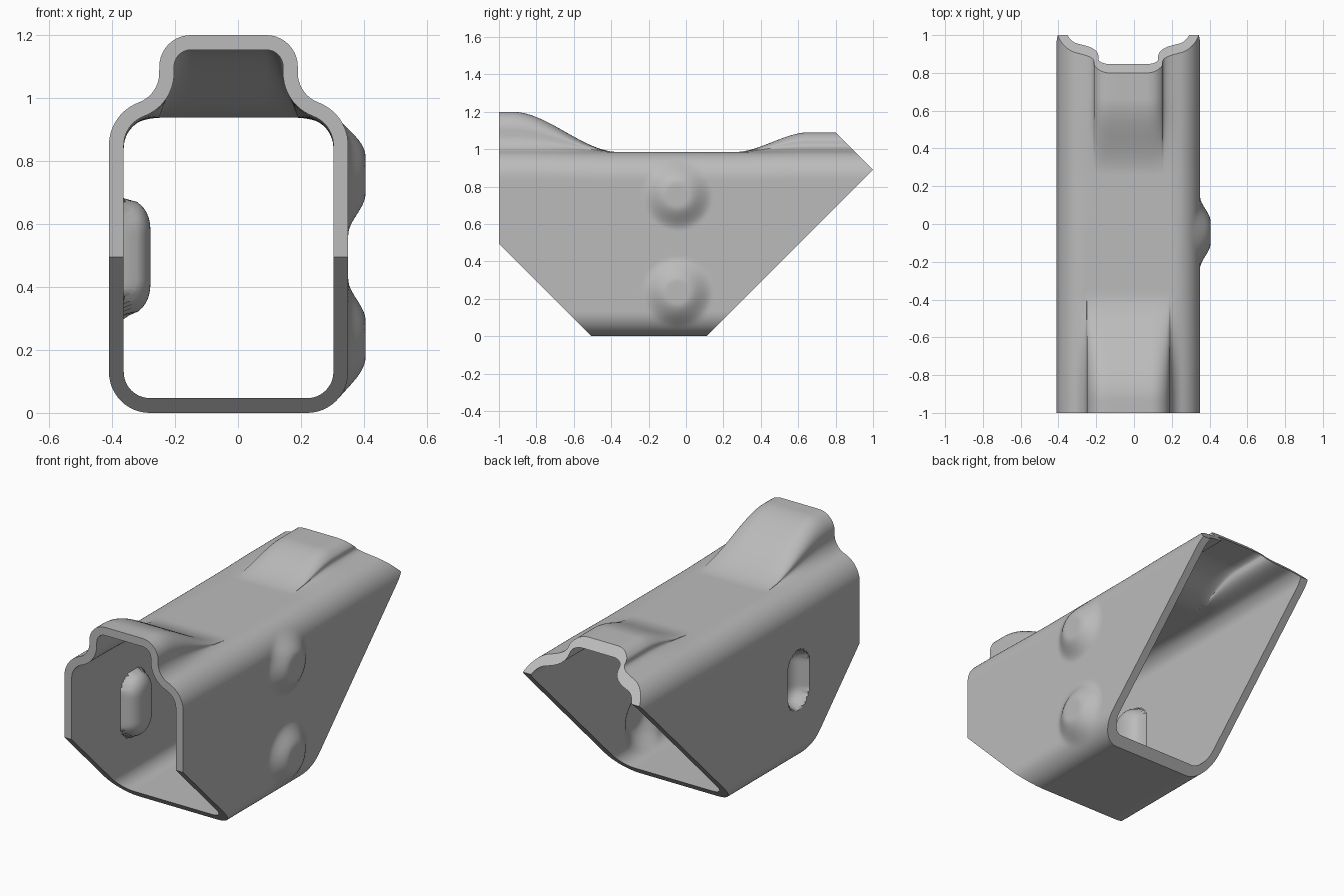
import bpy, bmesh, math
from mathutils import Vector

THICK = 0.047      # sheet thickness
HALF = 0.38        # half width of the tube
SHIFT = -0.03      # tube centre in x
FLAT = 0.985       # height of the plain roof
ROUND = 0.145      # shoulder radius

cube = bpy.data.objects.get("Cube")
if cube:
    bpy.data.objects.remove(cube, do_unlink=True)


def smooth(a, b, v):
    t = min(1, max(0, (v - a) / (b - a)))
    return t * t * (3 - 2 * t)


def arc(cx, cz, r, start, end, n):
    angles = [math.radians(start + (end - start) * i / n) for i in range(n + 1)]
    return [Vector((cx + r * math.cos(a), cz + r * math.sin(a))) for a in angles]


def half_section():
    """Right half of the raised section, from roof centre to floor centre."""
    pts = [Vector((0.12 * i / 4, 1.2)) for i in range(4)]
    pts += arc(0.12, 1.1, 0.1, 90, 0, 10)
    pts += arc(0.32, 1.08, 0.1, 185, 250, 10)
    pts += arc(HALF - ROUND, 0.85, ROUND, 70, 0, 12)[1:]
    pts += [Vector((HALF, 0.85 + (0.13 - 0.85) * i / 60)) for i in range(1, 60)]
    pts += arc(HALF - 0.13, 0.13, 0.13, 0, -90, 12)
    return pts + [Vector((0.12, 0)), Vector((0, 0))]


def flatten(p):
    """Lower a raised point onto the plain rounded roof."""
    if p.y < 0.85:
        return p.copy()
    dx = max(0, abs(p.x) - (HALF - ROUND))
    return Vector((p.x, FLAT - ROUND + math.sqrt(max(0, ROUND ** 2 - dx * dx))))


def inset(loop):
    out = []
    for i, p in enumerate(loop):
        d = (p - loop[i - 1]).normalized() + (loop[(i + 1) % len(loop)] - p).normalized()
        d.normalize()
        out.append(p + Vector((d.y, -d.x)) * THICK)
    return out


def rise(y):
    """Height of the raised roof channels along the tube."""
    return max(1 - smooth(-0.93, -0.36, y), 0.49 * smooth(0.26, 0.66, y))


def dimple(y, z):
    return max(0.055 * (1 - smooth(0.06, 0.19, math.hypot(y + 0.045, z - c)))
               for c in (0.235, 0.755))


def slot(y, z, radius):
    q = math.hypot(y + 0.44, max(0, abs(z - 0.495) - 0.075)) / radius
    return 0.085 * math.sqrt(max(0, 1 - q ** 2.5))


def place(raised, plain, y, radius):
    p = plain.lerp(raised, rise(y))
    x, z = p
    # the rear channel is narrower than the front one
    if z > 0.85:
        narrow = 0.2 * smooth(-0.25, 0.25, y) * (1 - smooth(0.2, 0.29, abs(x)))
        x *= 1 - narrow
    if x > 0.25:
        x += dimple(y, z)
    elif x < -0.3:
        x += slot(y, z, radius)
    return (x + SHIFT, y, z)


# Cross-sections: raised and plain, outside and inside
right = half_section()
left = [Vector((-p.x, p.y)) for p in right[1:-1]]
raised = right + left[::-1]
plain = [flatten(p) for p in raised]
skins = [(raised, plain, 0.09), (inset(raised), inset(plain), 0.112)]

# Sheet-metal sleeve swept along y
bm = bmesh.new()
rows = 164
ys = [-1.03 + 2.06 * j / rows for j in range(rows + 1)]
n = len(raised)
grids = [[[bm.verts.new(place(a, b, y, r)) for a, b in zip(up, low)] for y in ys]
         for up, low, r in skins]
for grid in grids:
    for j in range(rows):
        for i in range(n):
            k = (i + 1) % n
            bm.faces.new((grid[j][i], grid[j][k], grid[j + 1][k], grid[j + 1][i]))
outer, inner = grids
for j in (0, rows):
    for i in range(n):
        k = (i + 1) % n
        bm.faces.new((outer[j][i], outer[j][k], inner[j][k], inner[j][i]))
bmesh.ops.recalc_face_normals(bm, faces=bm.faces)
mesh = bpy.data.meshes.new("sleeve")
bm.to_mesh(mesh)
bm.free()
sleeve = bpy.data.objects.new("sleeve", mesh)
bpy.context.collection.objects.link(sleeve)

# Side outline that trims both ends at an angle
outline = [(-1, 0.495), (-0.455, -0.05), (0.06, -0.05), (1, 0.89), (0.5, 1.39), (-1, 1.39)]
bm = bmesh.new()
face = bm.faces.new([bm.verts.new((-1, y, z)) for y, z in outline])
ext = bmesh.ops.extrude_face_region(bm, geom=[face])
bmesh.ops.translate(bm, vec=(2, 0, 0),
                    verts=[v for v in ext["geom"] if isinstance(v, bmesh.types.BMVert)])
bmesh.ops.recalc_face_normals(bm, faces=bm.faces)
cut_mesh = bpy.data.meshes.new("trim_cutter")
bm.to_mesh(cut_mesh)
bm.free()
cutter = bpy.data.objects.new("trim_cutter", cut_mesh)
cutter.hide_render = True
bpy.context.collection.objects.link(cutter)

# Painted metal
steel = bpy.data.materials.new("grey_metal")
steel.use_nodes = True
colour = (0.5, 0.5, 0.5, 1)
steel.diffuse_color = colour
steel.node_tree.nodes["Principled BSDF"].inputs["Base Color"].default_value = colour
mesh.materials.append(steel)
cut_mesh.materials.append(steel)

trim = sleeve.modifiers.new("trim", "BOOLEAN")
trim.operation = "INTERSECT"
trim.solver = "MANIFOLD"
trim.object = cutter
bpy.ops.object.select_all(action="DESELECT")
sleeve.select_set(True)
bpy.context.view_layer.objects.active = sleeve
bpy.ops.object.modifier_apply(modifier="trim")
bpy.data.objects.remove(cutter, do_unlink=True)
bpy.ops.object.shade_smooth_by_angle(angle=math.radians(35))
